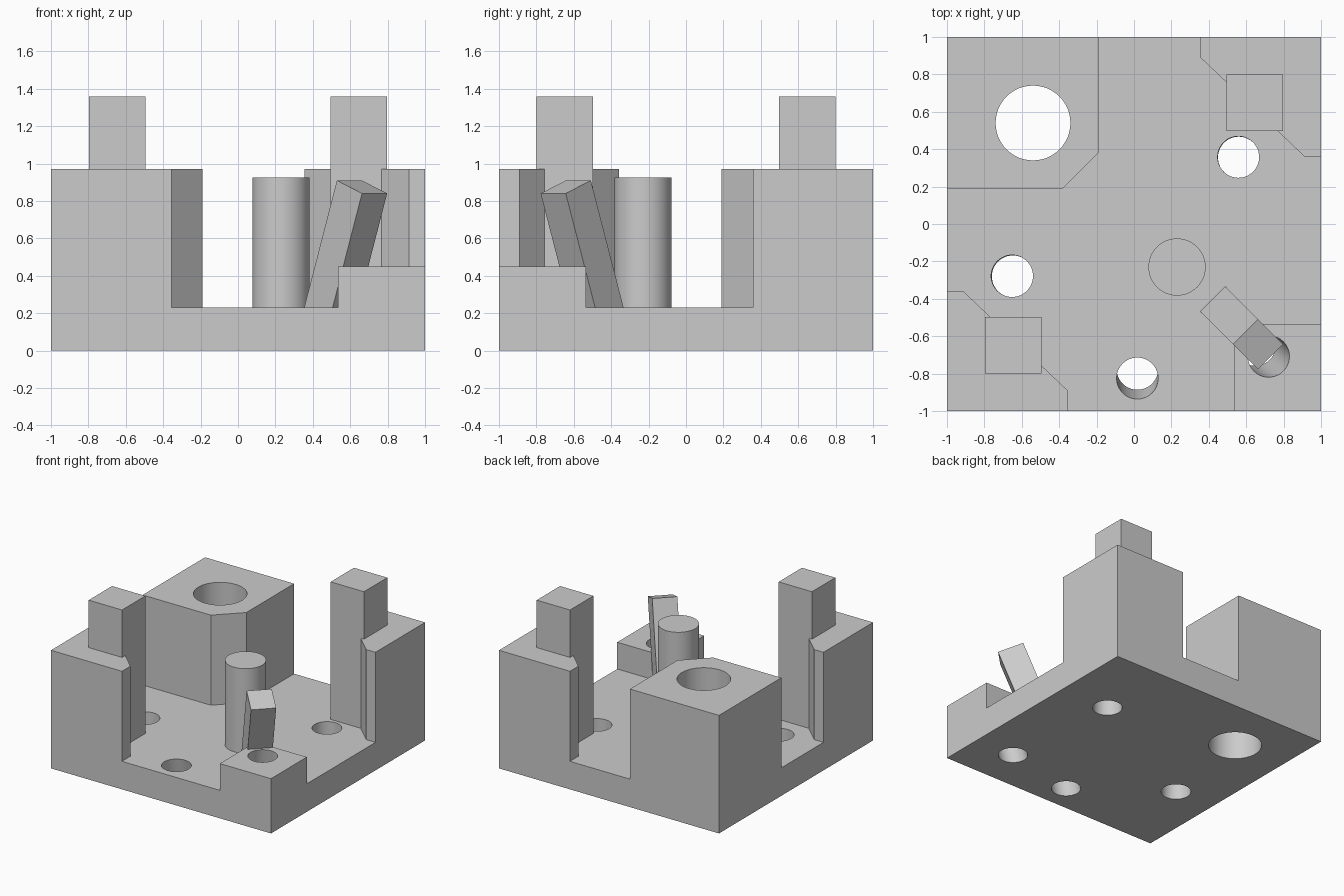
import bpy, bmesh, math
from mathutils import Vector

if "Cube" in bpy.data.objects:
    bpy.data.objects.remove(bpy.data.objects["Cube"])

FLOOR, WALL, LOW, POST = 0.23, 0.97, 0.45, 1.36

grey = bpy.data.materials.new("plain grey")
grey.diffuse_color = (0.6, 0.6, 0.6, 1)
grey.use_nodes = True
grey.node_tree.nodes["Principled BSDF"].inputs["Base Color"].default_value = grey.diffuse_color


def make(name, bm):
    bmesh.ops.recalc_face_normals(bm, faces=bm.faces)
    mesh = bpy.data.meshes.new(name)
    bm.to_mesh(mesh)
    bm.free()
    mesh.materials.append(grey)
    ob = bpy.data.objects.new(name, mesh)
    bpy.context.collection.objects.link(ob)
    return ob


def loft(name, lower, upper):
    """Solid between two matching rings of points."""
    bm = bmesh.new()
    a = [bm.verts.new(p) for p in lower]
    b = [bm.verts.new(p) for p in upper]
    n = len(a)
    bm.faces.new(a[::-1])
    bm.faces.new(b)
    for i in range(n):
        j = (i + 1) % n
        bm.faces.new((a[i], a[j], b[j], b[i]))
    return make(name, bm)


def prism(name, outline, z0, z1):
    return loft(name, [(x, y, z0) for x, y in outline], [(x, y, z1) for x, y in outline])


def rect(x0, x1, y0, y1):
    return [(x0, y0), (x1, y0), (x1, y1), (x0, y1)]


def rod(name, p0, p1, r, extend=0.0, n=48):
    """Round bar with level ends, optionally run on past both points."""
    p0, p1 = Vector(p0), Vector(p1)
    d = (p1 - p0).normalized() * extend
    ring = [Vector((r * math.cos(2 * math.pi * i / n), r * math.sin(2 * math.pi * i / n), 0))
            for i in range(n)]
    return loft(name, [p0 - d + v for v in ring], [p1 + d + v for v in ring])


def boolean(target, other, operation):
    mod = target.modifiers.new(operation, 'BOOLEAN')
    mod.operation, mod.object, mod.solver = operation, other, 'EXACT'
    bpy.context.view_layer.objects.active = target
    bpy.ops.object.modifier_apply(modifier=mod.name)
    bpy.data.objects.remove(other)


def smooth(ob):
    bpy.ops.object.select_all(action='DESELECT')
    ob.select_set(True)
    bpy.context.view_layer.objects.active = ob
    bpy.ops.object.shade_smooth_by_angle(angle=math.radians(30))


# Base plate
body = prism("base_body", rect(-1, 1, -1, 1), 0, FLOOR)

# Large chamfered corner block and low corner block
boolean(body, prism("big_block", [(-1, 0.19), (-0.38, 0.19), (-0.19, 0.38), (-0.19, 1), (-1, 1)],
                    0, WALL), 'UNION')
boolean(body, prism("low_block", rect(0.535, 1, -1, -0.535), 0, LOW), 'UNION')

# Two opposite corner walls, each with a square post
corner = [(1, 1), (0.355, 1), (0.355, 0.89), (0.915, 0.357), (1, 0.357)]
post = rect(0.494, 0.797, 0.497, 0.80)
for s in (1, -1):
    boolean(body, prism("corner_wall", [(s * x, s * y) for x, y in corner], 0, WALL), 'UNION')
    boolean(body, prism("corner_post", [(s * x, s * y) for x, y in post], 0, POST), 'UNION')

# Through holes: bottom centre, top centre, radius
holes = [
    ((-0.54, 0.54, 0), (-0.54, 0.54, WALL), 0.20),
    ((0.56, 0.356, 0), (0.558, 0.358, FLOOR), 0.111),
    ((-0.648, -0.28, 0), (-0.652, -0.278, FLOOR), 0.112),
    ((0.018, -0.775, 0), (0.018, -0.825, FLOOR), 0.111),
    ((0.647, -0.647, 0), (0.72, -0.708, LOW), 0.111),
]
for p0, p1, r in holes:
    boolean(body, rod("hole_cutter", p0, p1, r, extend=0.1), 'DIFFERENCE')
smooth(body)

# Upright round peg
smooth(rod("round_peg", (0.23, -0.23, FLOOR), (0.23, -0.23, 0.925), 0.153, n=64))

# Square bar leaning towards the low block
tilt = math.radians(20)
out = Vector((1, -1, 0)).normalized()
side = Vector((1, 1, 0)).normalized()
up = Vector((0, 0, 1))
axis = out * math.sin(tilt) + up * math.cos(tilt)
face = out * math.cos(tilt) - up * math.sin(tilt)
centre = Vector((0.663, -0.643, 0.875))
top = [centre + face * a * 0.101 + side * b * 0.095
       for a, b in ((-1, -1), (1, -1), (1, 1), (-1, 1))]
foot = [p - axis * ((p.z - FLOOR) / axis.z) for p in top]
loft("leaning_bar", foot, top)
